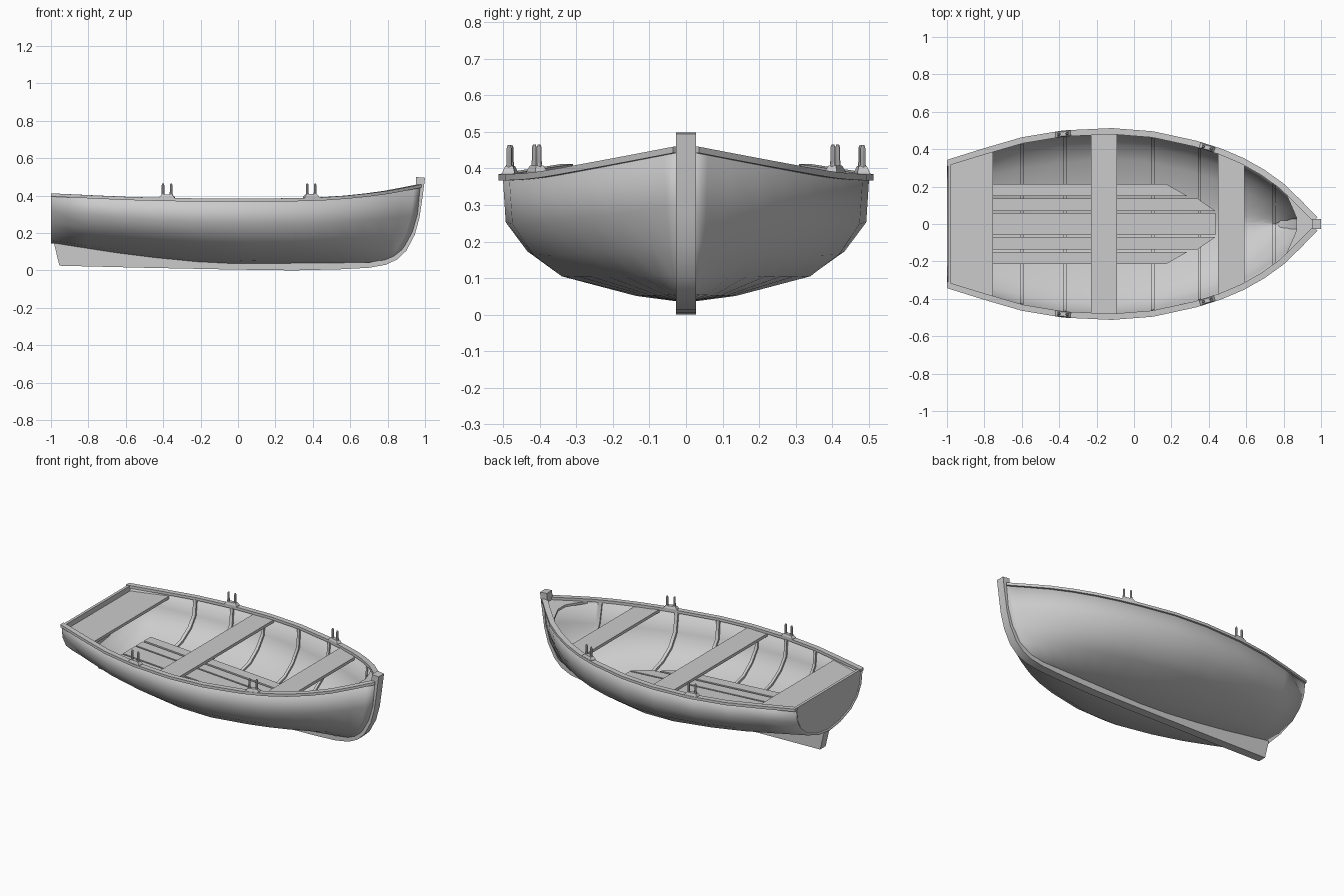
import bpy, bmesh, math
from mathutils import Vector, Matrix

if "Cube" in bpy.data.objects:
    bpy.data.objects.remove(bpy.data.objects["Cube"])

# Half sections (y, z) from keel to sheer at a few stations along the length
S = [-1, -0.5, 0, 0.45, 0.75, 0.98]
SEC = [
    [(0, .145), (.11, .16), (.22, .20), (.285, .255), (.32, .32), (.332, .408)],
    [(0, .078), (.14, .097), (.315, .145), (.405, .20), (.46, .27), (.473, .386)],
    [(0, .036), (.14, .054), (.35, .108), (.43, .168), (.488, .25), (.496, .380)],
    [(0, .034), (.115, .053), (.26, .103), (.335, .163), (.380, .25), (.397, .387)],
    [(0, .034), (.065, .053), (.14, .105), (.19, .178), (.222, .27), (.240, .415)],
    [(0, .036), (.018, .056), (.02, .11), (.02, .2), (.02, .3), (.02, .457)]]
STEM_X = [.74, .825, .888, .938, .967, .982]
N = 6


def spline(vals, s):
    """Smooth interpolation of station values."""
    s = min(max(s, S[0]), S[-1])
    k = max(i for i in range(len(S) - 1) if S[i] <= s)

    def tan(i):
        a, b = max(i - 1, 0), min(i + 1, len(S) - 1)
        return (vals[b] - vals[a]) / (S[b] - S[a])
    h = S[k + 1] - S[k]
    t = (s - S[k]) / h
    return ((2*t**3 - 3*t*t + 1) * vals[k] + (t**3 - 2*t*t + t) * h * tan(k)
            + (3*t*t - 2*t**3) * vals[k + 1] + (t**3 - t*t) * h * tan(k + 1))


def hull_point(s, j):
    x = -1 + (s + 1) * (STEM_X[j] + 1) / 1.98
    return Vector((x, spline([q[j][0] for q in SEC], s), spline([q[j][1] for q in SEC], s)))


def section(x):
    """Half section at a constant x."""
    return [hull_point((x + 1) * 1.98 / (STEM_X[j] + 1) - 1, j) for j in range(N)]


def half_width(x, z):
    p = section(x)
    for a, b in zip(p, p[1:]):
        if a.z <= z <= b.z:
            return a.y + (b.y - a.y) * (z - a.z) / (b.z - a.z)
    return p[-1].y


def finish(name, bm):
    me = bpy.data.meshes.new(name)
    bm.to_mesh(me)
    bm.free()
    ob = bpy.data.objects.new(name, me)
    bpy.context.collection.objects.link(ob)
    return ob


def solid(name, rings, smooth=None):
    """Closed loft through matching rings, capped at both ends."""
    bm = bmesh.new()
    vs = [[bm.verts.new(p) for p in r] for r in rings]
    n = len(vs[0])
    for a, b in zip(vs, vs[1:]):
        for i in range(n):
            k = (i + 1) % n
            bm.faces.new((a[i], a[k], b[k], b[i]))
    bm.faces.new(vs[0])
    bm.faces.new(vs[-1])
    bmesh.ops.recalc_face_normals(bm, faces=bm.faces)
    ob = finish(name, bm)
    if smooth:
        ob.data.shade_smooth()
        ob.data.set_sharp_from_angle(angle=math.radians(smooth))
    return ob


def slab(name, outline, z_top, thick):
    """Flat board from an (x, y) outline; z_top may depend on x."""
    zf = z_top if callable(z_top) else (lambda x: z_top)
    return solid(name, [[(x, y, zf(x) - d) for x, y in outline] for d in (0, thick)])


# Hull shell
stations = [-1, -.8, -.6, -.38, -.12, .1, .33, .46, .58, .69, .79, .88, .94, .98]
bm = bmesh.new()
cols = []
for s in stations:
    half = [hull_point(s, j) for j in range(N)]
    row = [Vector((p.x, -p.y, p.z)) for p in half[:0:-1]] + half
    cols.append([bm.verts.new(p) for p in row])
for a, b in zip(cols, cols[1:]):
    for j in range(len(a) - 1):
        bm.faces.new((a[j], a[j + 1], b[j + 1], b[j]))
hull = finish("hull", bm)
hull.data.shade_smooth()
hull.data.set_sharp_from_angle(angle=math.radians(60))
mod = hull.modifiers.new("planking", 'SOLIDIFY')
mod.thickness = .012
mod.offset = -1

# Transom
half = [hull_point(-1, j) for j in range(N)]
outline = [(-p.y, p.z) for p in half[:0:-1]] + [(p.y, p.z) for p in half]
solid("transom", [[(x, y, z) for y, z in outline] for x in (-.995, -.978)])

# Keel, skeg and stem in one profile
outer = [(-.985, .15), (-.955, .025), (-.5, .014), (0, .004), (.3, 0), (.55, .006), (.7, .014),
         (.79, .03), (.85, .058), (.90, .105), (.945, .19), (.97, .28), (.985, .38), (1.0, .495)]
inner = [(-.5, .082), (0, .042), (.4, .04), (.7, .042), (.77, .056), (.82, .085), (.86, .125),
         (.90, .19), (.925, .26), (.94, .34), (.95, .43), (.953, .499)]
prof = outer + inner[::-1]
solid("keel_and_stem", [[(x, y, z) for x, z in prof] for y in (-.027, .027)], 35)


def sheer_frame(s):
    p = hull_point(s, N - 1)
    d = hull_point(min(s + .02, .98), N - 1) - hull_point(max(s - .02, -1), N - 1)
    d.z = 0
    return p, d.normalized()


# Gunwale rails
for side, tag in ((1, "left"), (-1, "right")):
    rings = []
    for s in stations[:-1] + [.972]:
        p, d = sheer_frame(s)
        n = Vector((-d.y, d.x, 0))
        if s == -1:
            n = Vector((0, 1, 0))
        ring = [p + n * o + Vector((0, 0, z)) for o, z in
                ((.011, -.013), (.011, .004), (-.022, .004), (-.022, -.013))]
        rings.append([(q.x, q.y * side, q.z) for q in ring])
    solid("gunwale_" + tag, rings, 30)

# Seats
for name, x0, x1, z in (("stern_seat", -.98, -.755, .375), ("middle_seat", -.23, -.09, .368),
                        ("bow_seat", .45, .59, .378)):
    a, b = half_width(x0, z) - .009, half_width(x1, z) - .009
    slab(name, [(x0, -a), (x1, -b), (x1, b), (x0, a)], z, .018)

# Breasthook at the bow
edge = [(.955, .02), (.88, half_width(.88, .42) - .008), (.80, half_width(.80, .41) - .008),
        (.845, .09), (.868, .035)]
slab("breasthook", edge + [(x, -y) for x, y in edge[::-1]], lambda x: .412 + (x - .8) * .2, .015)

# Floor boards
fz = lambda x: .185 - (x + .76) * .06
slab("floor_board_centre", [(-.76, -.06), (.435, -.06), (.435, .06), (-.76, .06)], fz, .012)
for y0, y1, xa, xb in ((.07, .136, .435, .34), (.15, .215, .285, .17)):
    for side in (1, -1):
        slab("floor_board", [(-.76, y0 * side), (xa, y0 * side), (xb, y1 * side),
                             (-.76, y1 * side)], fz, .012)

# Ribs following the inside of the hull, fore and aft edges fitted separately
for x in (-.6, -.37, -.16, .1, .35, .75):
    paths = []
    for w in (-.009, .009):
        half = section(x + w)
        half[-1] = half[-1] - Vector((0, 0, .012))
        paths.append([Vector((x + w, -p.y, p.z)) for p in half[:0:-1]] + half)
    rings = []
    for i in range(len(paths[0])):
        ring = []
        for path, offs in zip(paths, ((.009, .026), (.026, .009))):
            t = path[min(i + 1, len(path) - 1)] - path[max(i - 1, 0)]
            n = Vector((0, -t.z, t.y)).normalized()
            ring += [path[i] + n * o for o in offs]
        rings.append(ring)
    solid("rib", rings, 45)

# Oarlocks: tapered base with two prongs
for s in (-.38, .39):
    p, d = sheer_frame(s)
    for side in (1, -1):
        m = Matrix.Translation((p.x, (p.y - .008) * side, p.z - .003)) @ \
            Matrix.Rotation(math.atan2(d.y, d.x) * side, 4, 'Z')
        base = [[(a * lx, b * ly, z) for a, b in ((-1, -1), (1, -1), (1, 1), (-1, 1))]
                for lx, ly, z in ((.042, .016, 0), (.04, .016, .012), (.028, .011, .026))]
        solid("oarlock_base", base).matrix_world = m
        for px in (-.022, .022):
            prong = [[(px + r * math.cos(k * math.pi / 4), r * math.sin(k * math.pi / 4), z)
                      for k in range(8)]
                     for r, z in ((.009, .02), (.007, .045), (.007, .076), (.004, .084))]
            solid("oarlock_prong", prong, 40).matrix_world = m
